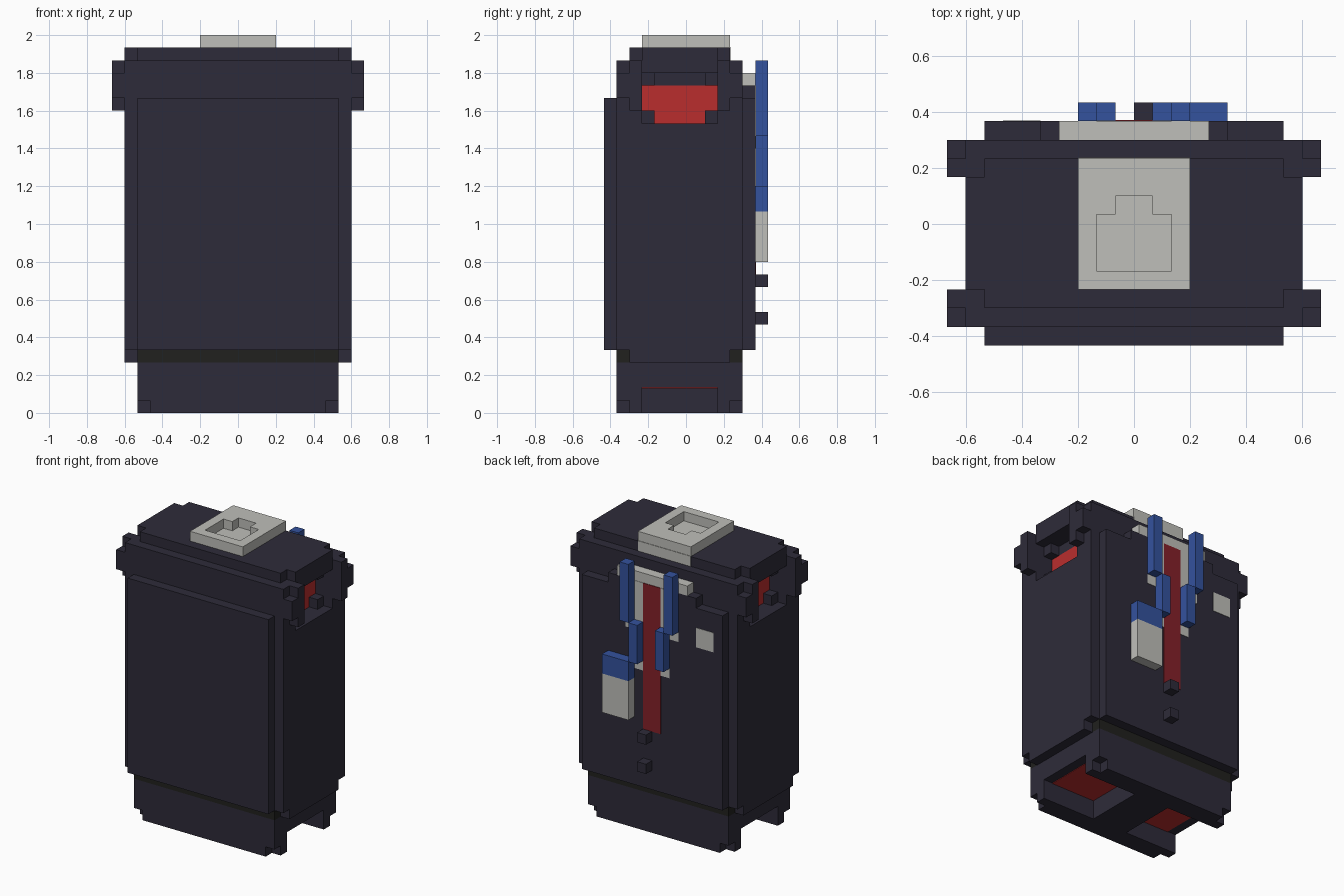
import bpy, bmesh

if "Cube" in bpy.data.objects:
    bpy.data.objects.remove(bpy.data.objects["Cube"])

U = 1 / 15  # size of one block


def material(name, rgb):
    m = bpy.data.materials.new(name)
    m.use_nodes = True
    m.diffuse_color = (*rgb, 1)
    bsdf = next(n for n in m.node_tree.nodes if n.type == 'BSDF_PRINCIPLED')
    bsdf.inputs["Base Color"].default_value = (*rgb, 1)
    return m


NAVY = material("dark navy", (0.027, 0.024, 0.041))
BLACK = material("black", (0.015, 0.015, 0.013))
WHITE = material("pale grey", (0.52, 0.52, 0.49))
RED = material("red", (0.49, 0.027, 0.027))
DEEP = material("deep red", (0.23, 0.015, 0.022))
BLUE = material("blue", (0.034, 0.085, 0.34))


def part(name, mat, *boxes):
    """One object from boxes (x0, x1, y0, y1, z0, z1) in blocks; y runs 0 to 13."""
    bm = bmesh.new()
    for x0, x1, y0, y1, z0, z1 in boxes:
        vs = bmesh.ops.create_cube(bm, size=1)["verts"]
        for v in vs:
            v.co.x = (x0 if v.co.x < 0 else x1) * U
            v.co.y = ((y0 if v.co.y < 0 else y1) - 6.5) * U
            v.co.z = (z0 if v.co.z < 0 else z1) * U
    me = bpy.data.meshes.new(name)
    bm.to_mesh(me)
    bm.free()
    me.materials.append(mat)
    ob = bpy.data.objects.new(name, me)
    bpy.context.collection.objects.link(ob)
    return ob


def mx(*boxes):
    """Boxes plus their left-right mirror."""
    return list(boxes) + [(-b, -a, *r) for a, b, *r in boxes]


def my(*boxes):
    """Boxes plus their front-back mirror."""
    return list(boxes) + [(a, b, 12 - d, 12 - c, e, f) for a, b, c, d, e, f in boxes]


# Torso with a recess on each side for the arms
part("torso", NAVY, (-7, 7, 1, 11, 5, 28))
part("torso_sides", NAVY, *mx((7, 9, 1, 11, 5, 23), (7, 9, 1, 11, 27, 28),
                              (8, 9, 2, 10, 4, 5), *my((7, 9, 1, 3, 23, 27))))
part("shoulder_socket_corners", NAVY,
     *mx(*my((7, 8, 3, 4, 23, 24), (7, 8, 3, 4, 26, 27))))
part("shoulder_brackets", NAVY,
     *mx(*my((9, 10, 1, 2, 25, 27), (9, 10, 2, 3, 24, 28))))
part("shoulder_socket_panels", RED,
     *mx((6.95, 7.04, 3, 9, 24, 26), (6.95, 7.04, 4, 8, 23, 24)))

# Front and back plates
part("front_plate", NAVY, (-8, 8, 0, 1, 5, 25))
part("back_plate", NAVY, (-8, 8, 11, 12, 5, 25), (-5, 5, 11, 12, 25, 26))

# Top plate and neck ring with a stepped opening
part("top_plate", NAVY, (-8, 8, 2, 10, 28, 29), (-9, 9, 3, 9, 28, 29))
part("neck_base", WHITE, (-3, 3, 3.5, 10.05, 28, 29.05))
part("neck_ring", WHITE, (-3, 3, 3, 4, 29, 30), (-3, 3, 8, 10, 29, 30),
     *mx((2, 3, 4, 8, 29, 30), (1, 2, 7, 8, 29, 30)))

# Belt and pelvis with open leg sockets
part("belt", BLACK, (-8, 8, 1, 11, 4, 5))
part("pelvis", NAVY, (-8, 8, 1, 11, 2, 4), (-2, 2, 3, 9, 0, 2),
     *my((-7, 7, 1, 2, 0, 1), (-8, 8, 1, 2, 1, 2), (-8, 8, 2, 3, 0, 2)))
part("leg_socket_panels", RED, *mx((2, 7, 3, 9, 1.95, 2.05)))

# Back decoration: collar, pale panels, central stripe
part("back_collar", WHITE, (-4, 4, 11, 12, 26, 27))
part("back_panels", WHITE, (-7, -5, 11.95, 12.04, 21, 23),
     *mx((2, 3, 11.95, 12.04, 21, 26), (1, 2, 11.95, 12.04, 17, 26)))
part("back_stripe", DEEP, (-1, 1, 11.95, 12.06, 11, 26))

# Blue straps, pouch and buttons standing off the back
part("back_straps", BLUE, *mx((2, 3, 12, 13, 22, 28), (1, 2, 12, 13, 18, 22)))
part("pouch_top", BLUE, (2, 5, 12, 13, 16, 18))
part("pouch_bottom", WHITE, (2, 5, 12, 13, 12, 16))
part("back_buttons", NAVY, (0, 1, 12, 13, 10, 11), (0, 1, 12, 13, 7, 8))
